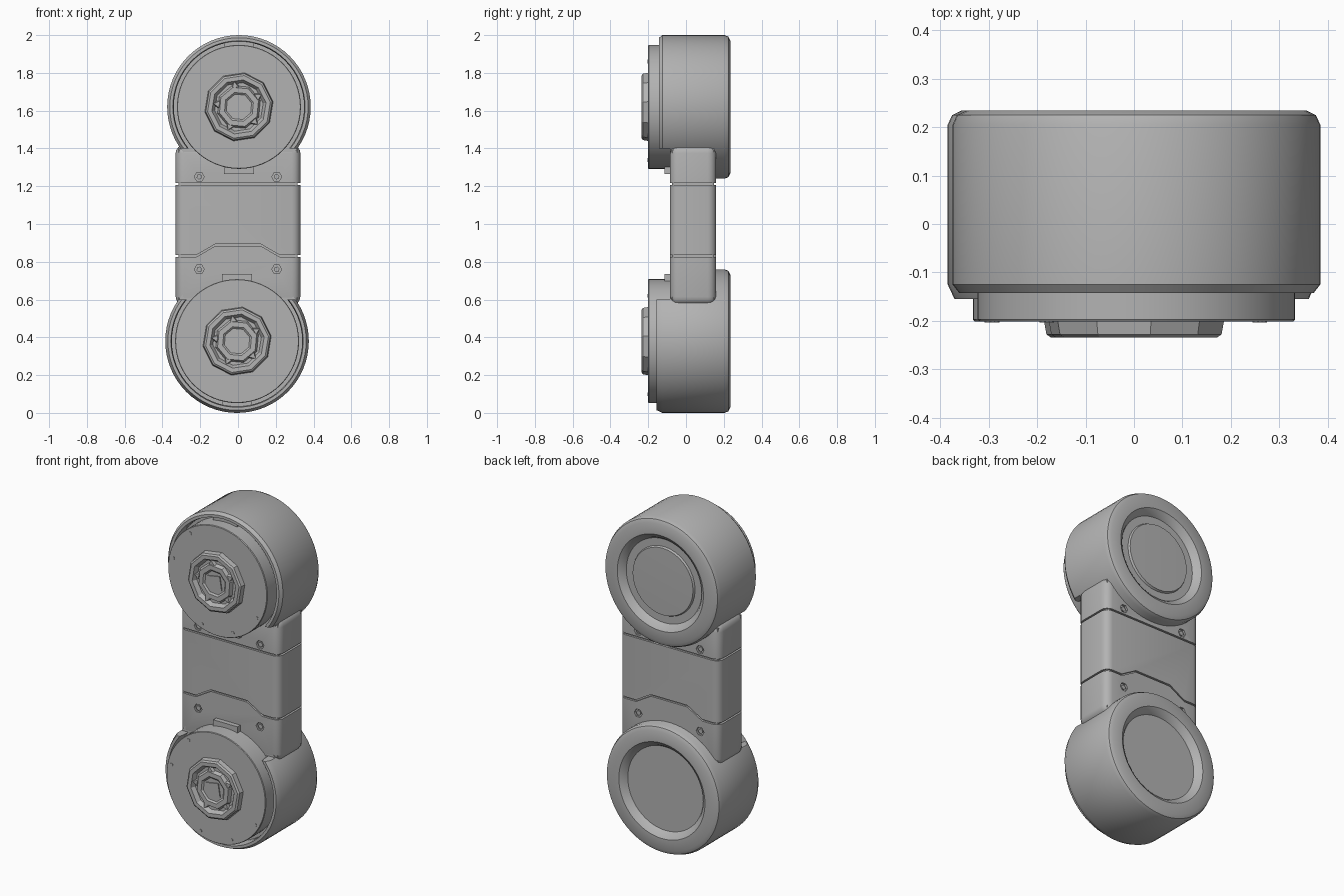
import bpy, bmesh, math
from mathutils import Matrix

if "Cube" in bpy.data.objects:
    bpy.data.objects.remove(bpy.data.objects["Cube"])

# Single material
GREY = (0.45, 0.45, 0.45, 1.0)
grey = bpy.data.materials.new("plain_grey")
grey.use_nodes = True
grey.diffuse_color = GREY
grey.node_tree.nodes["Principled BSDF"].inputs["Base Color"].default_value = GREY


def finish(name, bm, smooth=True):
    bmesh.ops.remove_doubles(bm, verts=bm.verts, dist=1e-5)
    bmesh.ops.recalc_face_normals(bm, faces=bm.faces)
    mesh = bpy.data.meshes.new(name)
    bm.to_mesh(mesh)
    bm.free()
    mesh.materials.append(grey)
    obj = bpy.data.objects.new(name, mesh)
    bpy.context.collection.objects.link(obj)
    if smooth:
        smooth_sharp(obj)
    return obj


def activate(obj):
    bpy.ops.object.select_all(action='DESELECT')
    obj.select_set(True)
    bpy.context.view_layer.objects.active = obj


def smooth_sharp(obj):
    activate(obj)
    bpy.ops.object.shade_smooth_by_angle(angle=math.radians(32))


def lathe(bm, profile, x, z, sides=48, turn=0.0):
    """Spin (radius, y) points around an axis parallel to y."""
    rings = []
    for i in range(sides):
        a = turn + math.tau * i / sides
        rings.append([bm.verts.new((x + r * math.cos(a), y, z + r * math.sin(a)))
                      for r, y in profile])
    for i, ring in enumerate(rings):
        nxt = rings[(i + 1) % sides]
        for j in range(len(profile) - 1):
            quad = [ring[j], nxt[j], nxt[j + 1], ring[j + 1]]
            if profile[j][0] == 0:
                quad.pop(1)
            elif profile[j + 1][0] == 0:
                quad.pop(2)
            bm.faces.new(quad)


def turned(name, profile, x, z, sides=48, turn=0.0, smooth=True):
    bm = bmesh.new()
    lathe(bm, profile, x, z, sides, turn)
    return finish(name, bm, smooth)


def peg(r, y0, y1):
    return [(0, y0), (r, y0), (r, y1), (0, y1)]


def box(name, centre, size):
    bm = bmesh.new()
    bmesh.ops.create_cube(bm, size=1, matrix=Matrix.Translation(centre)
                          @ Matrix.Diagonal((*size, 1)))
    return finish(name, bm, False)


def cut(obj, cutter):
    mod = obj.modifiers.new("cut", 'BOOLEAN')
    mod.object, mod.operation, mod.solver = cutter, 'DIFFERENCE', 'EXACT'
    activate(obj)
    bpy.ops.object.modifier_apply(modifier=mod.name)
    bpy.data.objects.remove(cutter)
    smooth_sharp(obj)


FRONT, BACK, W = -0.085, 0.16, 0.33


# Arm sections, extruded from outlines with rounded long edges and ends
def section(name, outline, end=None):
    bm = bmesh.new()
    face = bm.faces.new([bm.verts.new((x, FRONT, z)) for x, z in outline])
    out = bmesh.ops.extrude_face_region(bm, geom=[face])
    moved = [v for v in out["geom"] if isinstance(v, bmesh.types.BMVert)]
    bmesh.ops.translate(bm, verts=moved, vec=(0, BACK - FRONT, 0))
    edges = []
    for e in bm.edges:
        a, b = (v.co for v in e.verts)
        upright = abs(a.x - b.x) < 1e-4 and abs(a.y - b.y) < 1e-4
        at_end = end is not None and abs(a.z - end) + abs(b.z - end) < 1e-4
        if upright or at_end:
            edges.append(e)
    bmesh.ops.bevel(bm, geom=edges, offset=0.045, segments=4, profile=0.5,
                    affect='EDGES')
    return finish(name, bm)


def stepped(z):
    half = [(0.22, z), (0.12, z + 0.058)]
    return [(-W, z)] + [(-x, h) for x, h in half] + half[::-1] + [(W, z)]


TOP_END, LOW_END = 1.42, 0.57
upper_cap = section("upper_arm_cap", [(-W, 1.217), (W, 1.217), (W, TOP_END), (-W, TOP_END)],
                    TOP_END)
section("arm_middle", stepped(0.836) + [(W, 1.207), (-W, 1.207)])
lower_cap = section("lower_arm_cap", stepped(0.826) + [(W, LOW_END), (-W, LOW_END)], LOW_END)
box("arm_core", (0, 0.0375, 1.0), (0.63, 0.221, 0.8))

# Screw pockets and screws on both faces of the caps
for cap, z in ((upper_cap, 1.25), (lower_cap, 0.76)):
    bm = bmesh.new()
    for x in (-0.205, 0.205):
        lathe(bm, peg(0.026, -0.2, 0.3), x, z, 6)
    cutter = finish("screw_pocket_cutter", bm, False)
    cutter.hide_render = True
    cut(cap, cutter)
    for x in (-0.205, 0.205):
        turned("screw", peg(0.015, -0.081, 0.156), x, z, 6, 0.3, False)


# Joints: housing, cover disc, hub and small details
def joint(name, x, z, toward, rim):
    housing = turned(name + "_housing", [
        (0, 0.2), (0.25, 0.2), (0.262, 0.218), (0.285, 0.235), (0.35, 0.235),
        (0.371, 0.225), (0.38, 0.205), (0.38, -0.125), (0.366, rim), (0.35, rim),
        (0.345, -0.12), (0.345, FRONT), (0, FRONT)], x, z, 64)
    notch = box("notch_cutter", (x, -0.234, z + toward * 0.42), (1, 0.3, 0.4))
    notch.hide_render = True
    cut(housing, notch)

    turned(name + "_cover", [(0, -0.08), (0.328, -0.08), (0.328, -0.197),
                             (0.325, -0.201), (0, -0.201)], x, z, 64)
    # Locating tabs at the edge of the cover
    box(name + "_inner_tab", (x, -0.088, z + toward * 0.335), (0.16, 0.05, 0.04))
    box(name + "_outer_tab", (x, -0.105, z - toward * 0.335), (0.16, 0.05, 0.03))
    # Cover pins
    bm = bmesh.new()
    for deg in (127, 168, -30, -70, -110):
        a = math.radians(deg)
        lathe(bm, peg(0.01, -0.19, -0.204),
              x + 0.3 * math.cos(a), z + 0.3 * math.sin(a), 8)
    finish(name + "_cover_pins", bm, False)

    # Faceted hub with a dished centre
    turned(name + "_hub_ring", [(0, -0.195), (0.184, -0.195), (0.178, -0.228),
                                (0.168, -0.235), (0.145, -0.235), (0.13, -0.212),
                                (0, -0.212)], x, z, 10, 0.15, False)
    turned(name + "_hub_core", [(0, -0.2), (0.125, -0.2), (0.108, -0.232),
                                (0.08, -0.232), (0.07, -0.224), (0, -0.224)],
           x, z, 8, 0.3, False)
    turned(name + "_hub_square", peg(0.058, -0.21, -0.23), x, z, 4, 0.95, False)
    # Wedge lugs around the core
    bm = bmesh.new()
    for i in range(5):
        a = math.tau * i / 5 + 0.5
        lathe(bm, [(0, -0.2), (0.035, -0.2), (0.02, -0.23), (0, -0.23)],
              x + 0.115 * math.cos(a), z + 0.115 * math.sin(a), 3, a)
    finish(name + "_hub_lugs", bm, False)


joint("upper_joint", 0.005, 1.62, -1, -0.143)
joint("lower_joint", -0.005, 0.38, 1, -0.155)

# Raised cap in the back recess of the upper joint
turned("upper_joint_back_cap", [(0, 0.19), (0.21, 0.19), (0.2, 0.212), (0, 0.216)],
       0.005, 1.62, 32)
